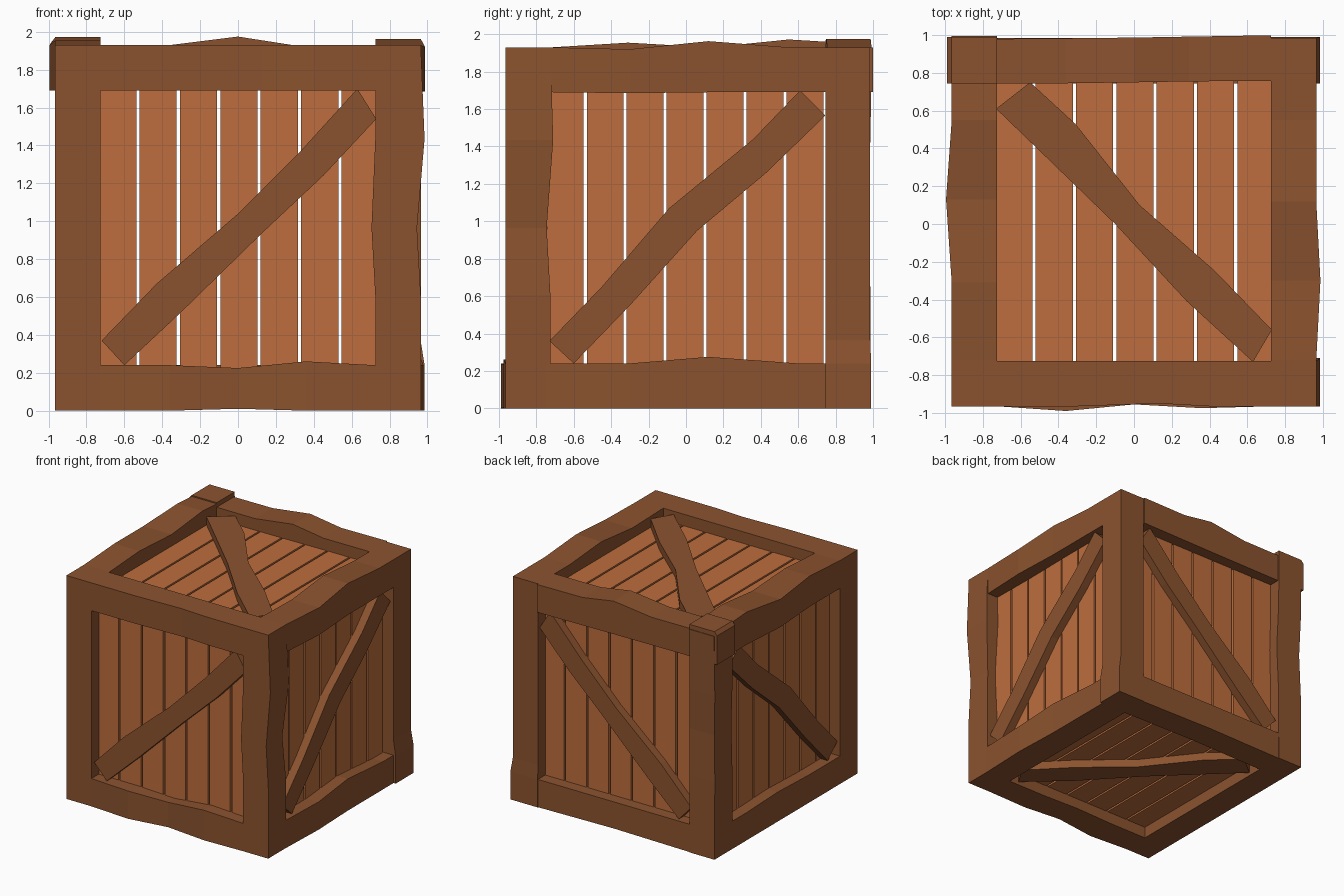
import bpy, bmesh

if "Cube" in bpy.data.objects:
    bpy.data.objects.remove(bpy.data.objects["Cube"])

H = 0.965      # half size of the cube
B = 0.24       # beam width
IN = H - B     # inner edge of the frame


def material(name, color):
    m = bpy.data.materials.new(name)
    m.diffuse_color = color
    m.use_nodes = True
    m.node_tree.nodes["Principled BSDF"].inputs["Base Color"].default_value = m.diffuse_color
    return m


DARK = material("frame_wood", (0.26, 0.086, 0.028, 1))
LIGHT = material("plank_wood", (0.51, 0.155, 0.047, 1))


def loft(name, rings, mat):
    """Join four-cornered rings into a closed bar standing on z = 0."""
    bm = bmesh.new()
    rows = [[bm.verts.new((x, y, z + H)) for x, y, z in r] for r in rings]
    for p, q in zip(rows, rows[1:]):
        for i in range(4):
            j = (i + 1) % 4
            bm.faces.new((p[i], p[j], q[j], q[i]))
    bm.faces.new(rows[0])
    bm.faces.new(rows[-1])
    bmesh.ops.recalc_face_normals(bm, faces=bm.faces)
    me = bpy.data.meshes.new(name)
    bm.to_mesh(me)
    bm.free()
    me.materials.append(mat)
    ob = bpy.data.objects.new(name, me)
    bpy.context.collection.objects.link(ob)


def beam(name, axis, sa, sb, warps, end):
    """Frame beam along an axis; warps = (position, four edge offsets)."""
    rings = []
    for t, a0, a1, b0, b1 in [(-end, 0, 0, 0, 0)] * (warps[0][0] > -end) + warps + \
            [(end, 0, 0, 0, 0)] * (warps[-1][0] < end):
        la, ha = sorted((sa * IN, sa * H))
        lb, hb = sorted((sb * IN, sb * H))
        la, ha, lb, hb = la + a0, ha + a1, lb + b0, hb + b1
        ring = []
        for a, b in ((la, lb), (ha, lb), (ha, hb), (la, hb)):
            c = [a, b]
            c.insert(axis, t)
            ring.append(c)
        rings.append(ring)
    loft(name, rings, DARK)


# Corner posts (offsets: x inner/outer, y inner/outer)
beam("post_front_left", 2, -1, -1, [(0, 0, 0, 0, 0)], H)
beam("post_front_right", 2, 1, -1, [(-0.36, 0, 0, 0, 0), (0, -.02, -.02, 0, -.02),
                                    (0.47, 0, .02, 0, .015)], H)
beam("post_back_left", 2, -1, 1, [(-H, 0, 0, .02, .025), (-0.3, 0, 0, .02, .02), (0.1, .01, .01, .02, .01),
                                  (0.45, 0, 0, .02, .02), (H, 0, 0, .02, .03)], H)
beam("post_back_right", 2, 1, 1, [(-H, 0, .02, .02, .025), (-IN, 0, .02, .02, .025),
                                  (-0.6, 0, 0, .02, .02), (H, 0, 0, .02, .02)], H)

# Beams along x (offsets: y, then z)
beam("top_front_beam", 0, -1, 1, [(-.3, 0, 0, 0, 0), (.13, .015, 0, 0, 0), (.4, 0, 0, 0, 0)], IN)
beam("top_back_beam", 0, 1, 1, [(-IN, .02, .015, 0, 0), (-.36, .02, .018, 0, 0), (0, .025, .022, 0, .045),
                                (.29, .03, .027, 0, 0), (IN, .033, .034, 0, 0)], IN)
beam("bottom_front_beam", 0, -1, -1, [(-.36, -.025, 0, 0, 0), (0, .01, 0, .01, -.015),
                                      (.36, -.01, 0, 0, .02)], IN)
beam("bottom_back_beam", 0, 1, -1, [(-IN, .02, .02, 0, 0), (0, .02, .02, .01, 0),
                                    (IN, .02, .02, 0, 0)], IN)

# Beams along y (offsets: x, then z)
beam("top_left_beam", 1, -1, 1, [(-.72, 0, 0, 0, 0), (-.31, 0, 0, 0, .025), (.13, -.03, 0, 0, 0),
                                 (.55, 0, 0, 0, .042), (.75, 0, 0, 0, .03)], IN + .02)
beam("top_right_beam", 1, 1, 1, [(-.72, 0, 0, 0, 0), (-.3, 0, .022, -.005, -.01), (.12, 0, 0, 0, .033),
                                 (.55, 0, 0, 0, 0)], IN + .02)
beam("bottom_left_beam", 1, -1, -1, [(-.3, 0, 0, 0, 0), (.13, 0, 0, 0, .015), (.55, 0, 0, 0, 0)], IN + .02)
beam("bottom_right_beam", 1, 1, -1, [(-.3, 0, .015, 0, 0), (.12, 0, 0, 0, .035), (.6, 0, 0, 0, 0)], IN + .02)
# Raised corner cap at the back left
cap = [(-.99, IN + .02), (-IN, IN + .02), (-IN, .99), (-.99, .99)]
loft("corner_cap", [[(x, y, IN) for x, y in cap], [(x, y, .975) for x, y in cap],
                    [(max(x, -.965), y, 1.005) for x, y in cap]], DARK)

# Brace outlines: upper-edge and lower-edge point pairs in face coordinates
FRONT = [(-.72, -.595, -.60, -.725), (-.43, -.295, -.30, -.445), (0, .075, .13, -.025),
         (.33, .405, .45, .275), (.63, .735, .73, .575)]
SIDE = [(-.73, -.605, -.60, -.725), (-.45, -.315, -.30, -.415), (-.09, .105, .06, -.015),
        (.36, .475, .43, .295), (.61, .735, .745, .60)]
TOP = [(-.55, .75, -.73, .61), (-.31, .53, -.43, .32), (.03, .10, -.10, 0),
       (.43, -.25, .28, -.41), (.73, -.56, .63, -.73)]

# Each face: name, place(u, v, depth), brace outline
FACES = [("front", lambda u, v, w: (u, -w, v), FRONT),
         ("back", lambda u, v, w: (u, w + .02, v), FRONT),
         ("right", lambda u, v, w: (w, u, v), SIDE),
         ("left", lambda u, v, w: (-w, u, v), SIDE),
         ("top", lambda u, v, w: (u, v, w), TOP),
         ("bottom", lambda u, v, w: (u, v, -w), TOP)]
OUT, PLANK_OUT, PLANK_IN = H - .03, H - .10, H - .16

for name, place, brace in FACES:
    loft(name + "_brace", [[place(a, b, OUT), place(c, d, OUT),
                            place(c, d, PLANK_OUT - .01), place(a, b, PLANK_OUT - .01)]
                           for a, b, c, d in brace], DARK)
    # Recessed planks with narrow gaps between them
    shift = -.005 if name in ("left", "right") else .005
    for i in range(7):
        mid = shift + (i - 3) * .2135
        loft(f"{name}_plank_{i + 1}",
             [[place(mid - .0985, v, PLANK_IN), place(mid + .0985, v, PLANK_IN),
               place(mid + .0985, v, PLANK_OUT), place(mid - .0985, v, PLANK_OUT)]
              for v in (-IN - .05, IN + .05)], LIGHT)
